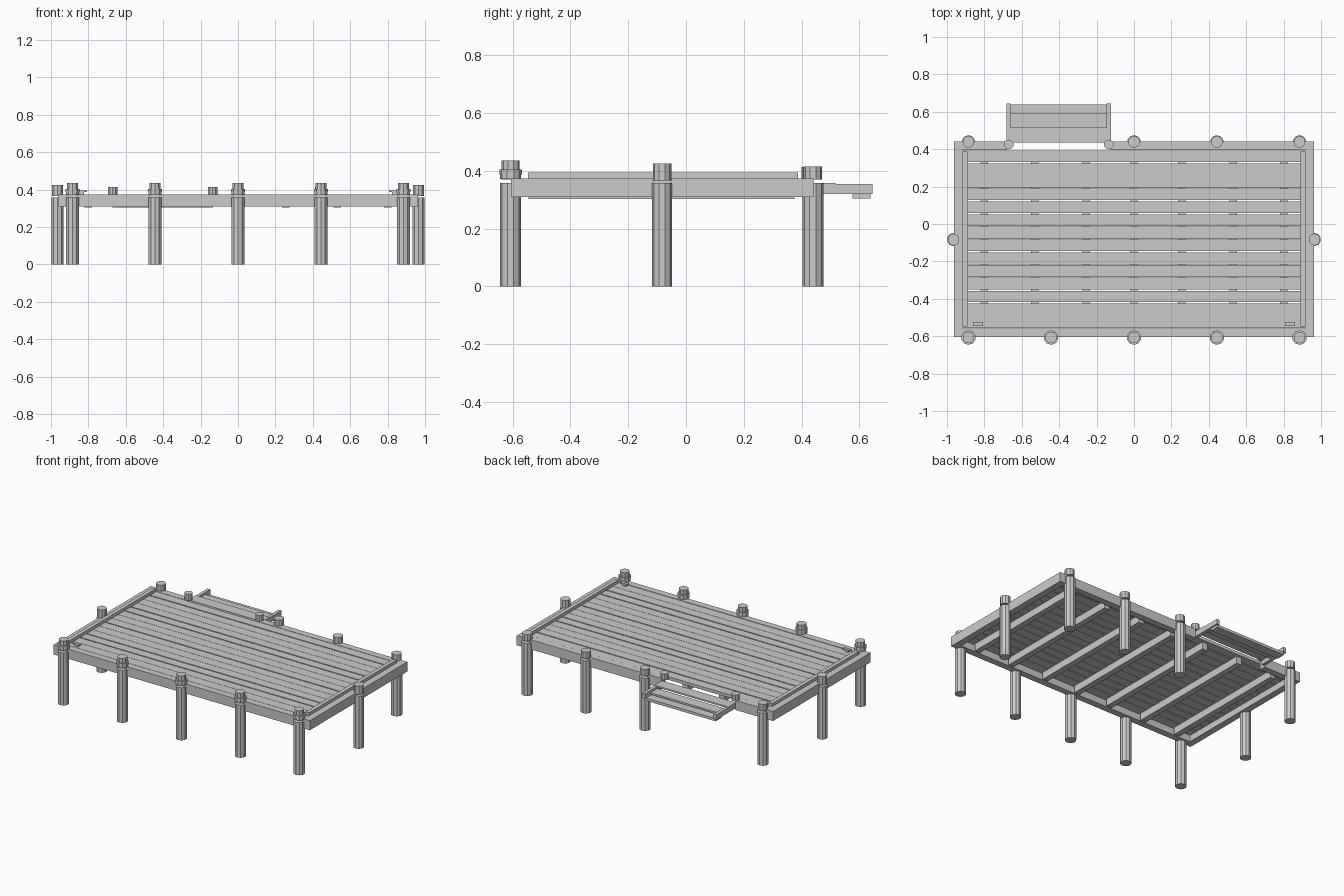
import bpy, bmesh
from math import pi

if "Cube" in bpy.data.objects:
    bpy.data.objects.remove(bpy.data.objects["Cube"])


def box(name, x0, x1, y0, y1, z0, z1):
    bm = bmesh.new()
    bmesh.ops.create_cube(bm, size=1)
    for v in bm.verts:
        v.co.x = x0 if v.co.x < 0 else x1
        v.co.y = y0 if v.co.y < 0 else y1
        v.co.z = z0 if v.co.z < 0 else z1
    return link(name, bm)


def cyl(name, x, y, z0, z1, r, sides=10):
    bm = bmesh.new()
    bmesh.ops.create_cone(bm, cap_ends=True, segments=sides, radius1=r, radius2=r, depth=z1 - z0)
    bmesh.ops.translate(bm, verts=bm.verts, vec=(x, y, (z0 + z1) / 2))
    return link(name, bm)


def link(name, bm):
    me = bpy.data.meshes.new(name)
    bm.to_mesh(me)
    bm.free()
    ob = bpy.data.objects.new(name, me)
    bpy.context.collection.objects.link(ob)
    return ob


# Outer frame, with the back beam left open at the steps
W, F, B, T = 0.963, -0.605, 0.441, 0.045
Z0, Z1 = 0.309, 0.374
box("front_beam", -W, W, F, F + T, Z0, Z1)
box("back_beam_left", -W, -0.68, B - T, B, Z0, Z1)
box("back_beam_right", -0.125, W, B - T, B, Z0, Z1)
for s, side in ((-1, "left"), (1, "right")):
    a, b = sorted((s * (W - T), s * W))
    box(side + "_beam", a, b, F + T, B - T, Z0, Z1)
    # low kerb rail along each side
    a, b = sorted((s * 0.891, s * 0.918))
    box(side + "_kerb_rail", a, b, -0.547, 0.387, Z1 - 0.005, 0.394)

# Deck boards, some seams wider than others
y_top, pitch, count = 0.395, 0.068, 14
wide = {1, 4, 5, 8, 11, 12}
for i in range(count):
    hi = y_top - i * pitch - (0.004 if i in wide else 0.001)
    lo = y_top - (i + 1) * pitch + (0.004 if i + 1 in wide else 0.001)
    box("deck_board", -0.918, 0.918, lo, hi, 0.352, 0.373)

# Joists under the boards
for x in (-0.80, -0.53, -0.256, 0, 0.256, 0.53, 0.80):
    box("joist", x - 0.02, x + 0.02, -0.545, 0.375, 0.303, 0.353)

# Posts with separate caps; the front caps carry a collar
for x in (-0.885, -0.443, 0, 0.443, 0.885):
    cyl("front_post", x, -0.607, 0, 0.357, 0.036)
    cyl("front_cap", x, -0.607, 0.37, 0.435, 0.031)
    cyl("front_collar", x, -0.607, 0.388, 0.404, 0.039)
    cyl("front_collar_lower", x, -0.607, 0.372, 0.388, 0.037)
for x in (-0.885, 0, 0.443, 0.885):
    cyl("back_post", x, 0.439, 0, 0.357, 0.036)
    cyl("back_cap", x, 0.439, 0.37, 0.415, 0.032)
for x in (-0.965, 0.965):
    cyl("side_post", x, -0.083, 0, 0.357, 0.035)
    cyl("side_cap", x, -0.083, 0.367, 0.425, 0.032)

# Short stepped ladder at the back
for x in (-0.67, -0.135):
    box("ladder_rail", x - 0.011, x + 0.011, 0.437, 0.645, 0.32, 0.354)
    cyl("ladder_bollard", x, 0.425, 0.37, 0.413, 0.026)
box("upper_step", -0.681, -0.124, 0.437, 0.517, 0.348, 0.358)
box("middle_step", -0.66, -0.145, 0.515, 0.59, 0.328, 0.34)
box("lower_step", -0.67, -0.135, 0.576, 0.638, 0.304, 0.322)

# Small mooring cleats at the front corners
for x in (-0.835, 0.835):
    box("cleat_base", x - 0.012, x + 0.012, -0.542, -0.528, 0.373, 0.386)
    box("cleat_bar", x - 0.027, x + 0.027, -0.545, -0.525, 0.386, 0.394)
